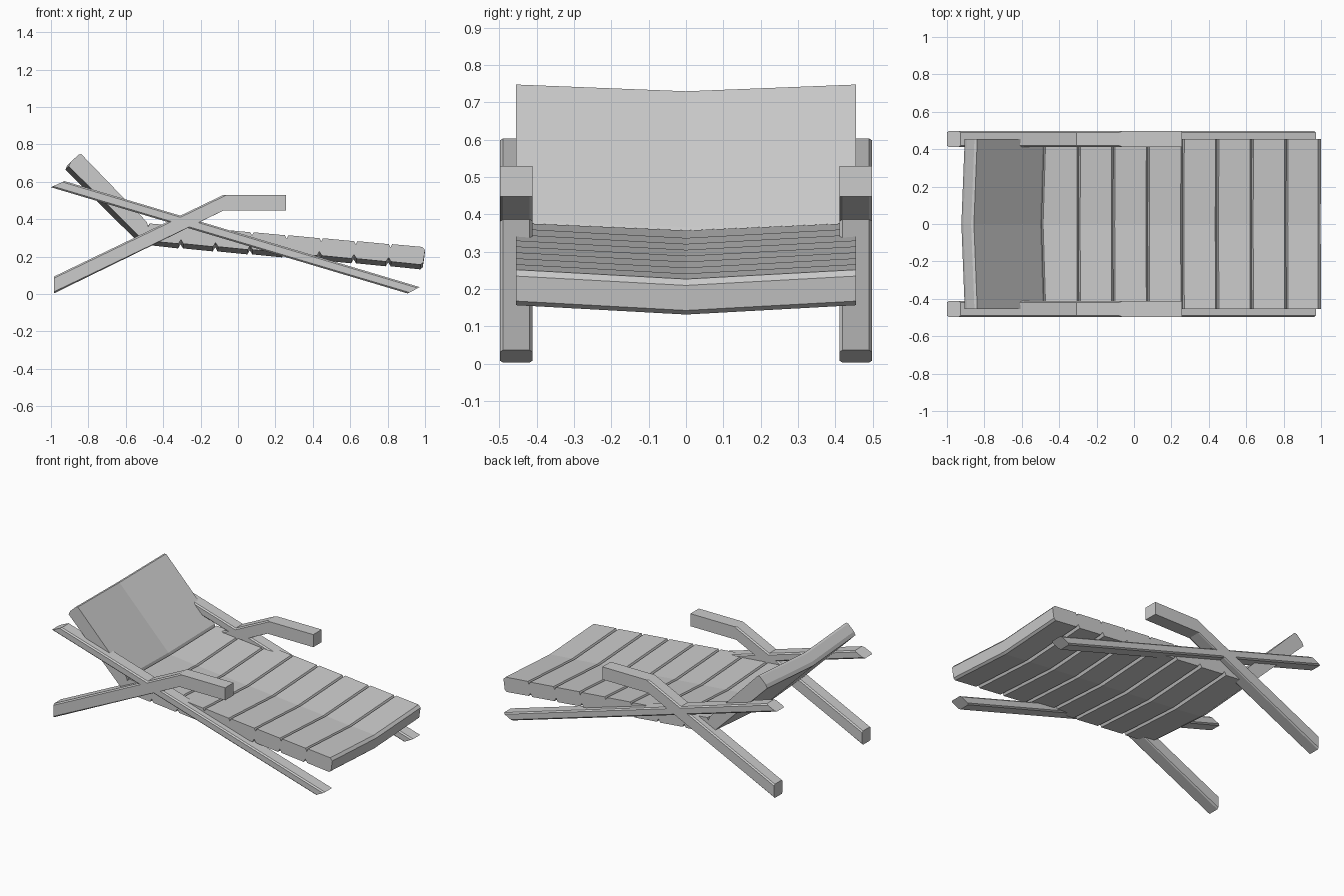
import bpy, bmesh

if "Cube" in bpy.data.objects:
    bpy.data.objects.remove(bpy.data.objects["Cube"])


def make_object(name, bm):
    bmesh.ops.recalc_face_normals(bm, faces=bm.faces)
    me = bpy.data.meshes.new(name)
    bm.to_mesh(me)
    bm.free()
    ob = bpy.data.objects.new(name, me)
    bpy.context.collection.objects.link(ob)
    return ob


# Sling cushion: side profile with V grooves, sagging along the centre line
def top_z(x):
    return 0.252 + (0.985 - x) * 0.086


def bottom_z(x):
    return top_z(x) - 0.094


CREASE = -0.48
GROOVES = [-0.295 + 0.185 * i for i in range(7)]
profile = [(-0.905, 0.683), (-0.895, 0.705), (-0.853, 0.745), (-0.838, 0.748),
           (CREASE - 0.008, 0.386), (CREASE, 0.36), (CREASE + 0.008, top_z(CREASE + 0.008))]
for g in GROOVES:
    profile += [(g - 0.009, top_z(g)), (g, top_z(g) - 0.018), (g + 0.009, top_z(g))]
profile += [(0.985, 0.252), (1.0, 0.235), (0.99, 0.168), (0.976, 0.157)]
for g in reversed(GROOVES):
    b = g - 0.01
    profile += [(b + 0.013, bottom_z(b)), (b, bottom_z(b) + 0.022), (b - 0.013, bottom_z(b))]
profile += [(-0.495, bottom_z(-0.495)), (-0.525, 0.305)]


def sag(x):
    if x < -0.5:
        return -0.018, -0.018
    if x < -0.46:
        return -0.014, -0.02
    return -0.002, -0.025


bm = bmesh.new()
rings = []
for y in (-0.455, 0.0, 0.455):
    ring = []
    for x, z in profile:
        dx, dz = sag(x) if y == 0 else (0, 0)
        ring.append(bm.verts.new((x + dx, y, z + dz)))
    rings.append(ring)
n = len(profile)
for a, b in zip(rings, rings[1:]):
    for i in range(n):
        j = (i + 1) % n
        bm.faces.new((a[i], a[j], b[j], b[i]))
bm.faces.new(rings[0])
bm.faces.new(rings[-1])
make_object("cushion", bm)


# Wooden side bars: extruded profile with the long edges chamfered
def bar(name, points, side):
    bm = bmesh.new()
    inner = [bm.verts.new((x, side * 0.411, z)) for x, z in points]
    outer = [bm.verts.new((x, side * 0.498, z)) for x, z in points]
    bm.faces.new(inner)
    bm.faces.new(outer)
    m = len(points)
    for i in range(m):
        j = (i + 1) % m
        bm.faces.new((inner[i], inner[j], outer[j], outer[i]))
    bmesh.ops.recalc_face_normals(bm, faces=bm.faces)
    long_edges = [e for e in bm.edges if e.calc_length() > 0.5]
    bmesh.ops.bevel(bm, geom=long_edges, offset=0.008, segments=1, affect='EDGES')
    make_object(name, bm)


RAIL = [(-1.0, 0.571), (-0.928, 0.604), (0.972, 0.037), (0.907, 0.003)]
ARM = [(-0.985, 0.003), (-0.985, 0.093), (-0.078, 0.53), (0.256, 0.53),
       (0.256, 0.448), (-0.075, 0.448)]
for side, label in ((-1, "front"), (1, "back")):
    bar("long_rail_" + label, RAIL, side)
    bar("leg_and_armrest_" + label, ARM, side)
